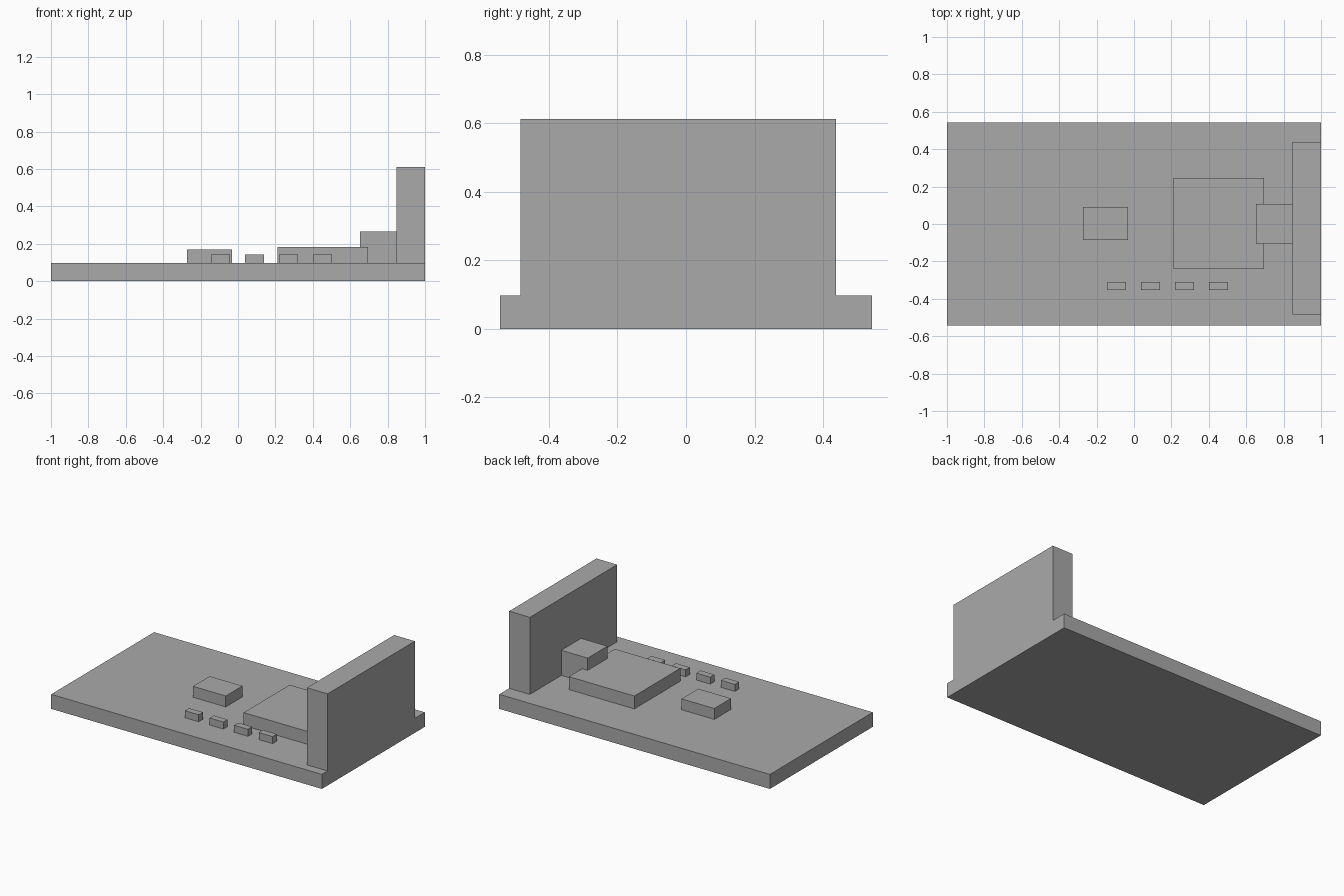
import bpy
import bmesh
from mathutils import Matrix, Vector

cube = bpy.data.objects.get("Cube")
if cube:
    bpy.data.objects.remove(cube, do_unlink=True)

# One plain grey for the whole model
GREY = (0.4, 0.4, 0.4, 1)
grey = bpy.data.materials.new("plain_grey")
grey.use_nodes = True
grey.diffuse_color = GREY
for node in grey.node_tree.nodes:
    if node.type == "BSDF_PRINCIPLED":
        node.inputs["Base Color"].default_value = GREY


def box(name, low, high):
    """Flat-faced box between two opposite corners."""
    low, high = Vector(low), Vector(high)
    bm = bmesh.new()
    bmesh.ops.create_cube(bm, size=1, matrix=Matrix.Diagonal((*(high - low), 1)))
    mesh = bpy.data.meshes.new(name)
    bm.to_mesh(mesh)
    bm.free()
    mesh.materials.append(grey)
    obj = bpy.data.objects.new(name, mesh)
    obj.location = (low + high) / 2
    bpy.context.collection.objects.link(obj)
    return obj


TOP = 0.097  # upper face of the board

# Base board and upright end plate
box("board", (-1, -0.543, 0), (1, 0.543, TOP))
box("end_plate", (0.847, -0.483, TOP), (1, 0.438, 0.612))

# Connector block against the end plate
box("connector", (0.652, -0.103, TOP), (0.847, 0.106, 0.265))

# Large and small chips
box("large_chip", (0.21, -0.24, TOP), (0.694, 0.245, 0.183))
box("small_chip", (-0.273, -0.085, TOP), (-0.031, 0.091, 0.17))

# Row of small components along the front
for i in range(4):
    x = -0.145 + i * 0.182
    box(f"component_{i + 1}", (x, -0.353, TOP), (x + 0.102, -0.309, 0.144))
